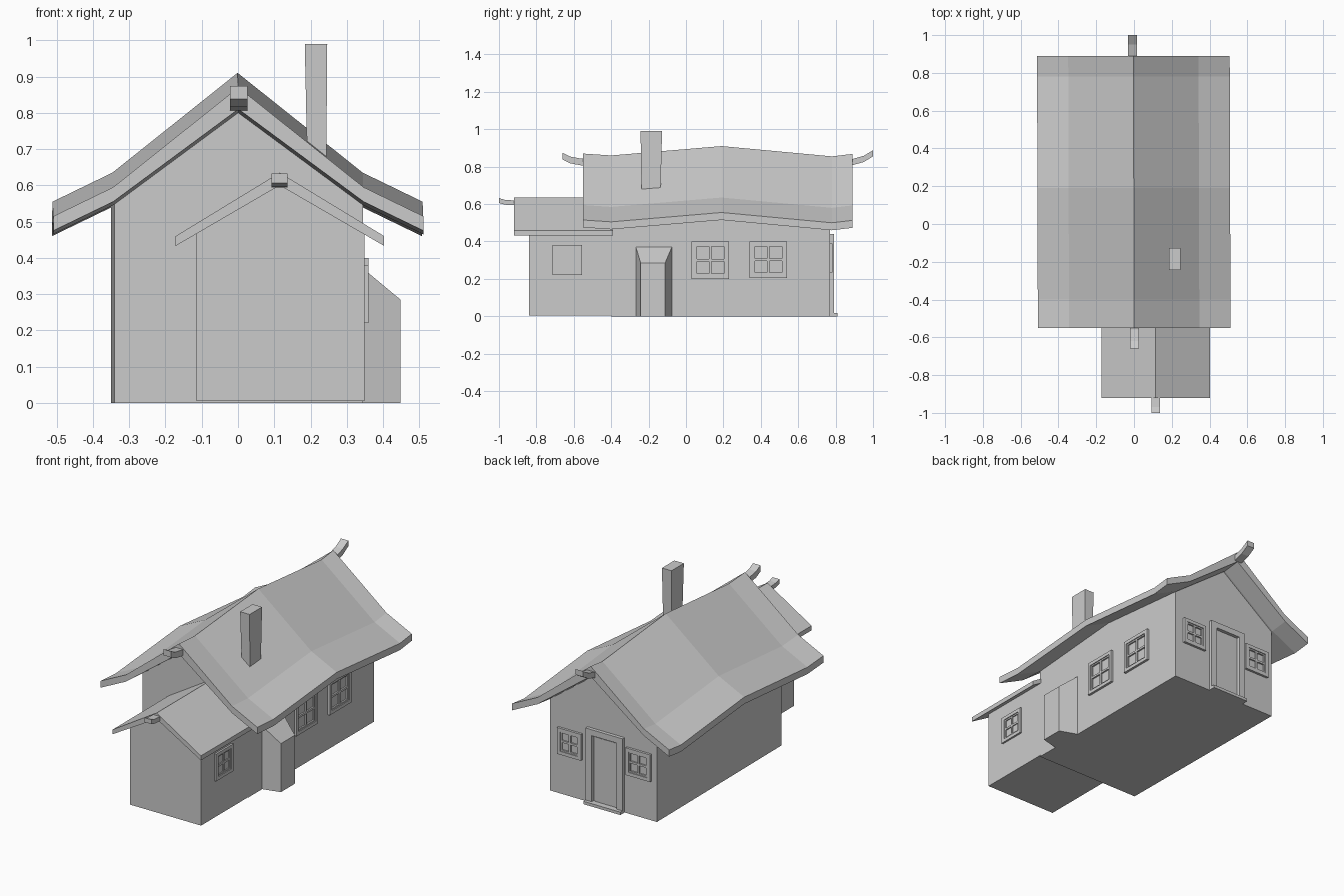
import bpy, bmesh

if "Cube" in bpy.data.objects:
    bpy.data.objects.remove(bpy.data.objects["Cube"], do_unlink=True)

GREY = (0.6, 0.6, 0.6, 1)
mat = bpy.data.materials.new("plain grey")
mat.use_nodes = True
mat.diffuse_color = GREY
mat.node_tree.nodes["Principled BSDF"].inputs["Base Color"].default_value = GREY


def finish(name, bm):
    bmesh.ops.recalc_face_normals(bm, faces=bm.faces)
    mesh = bpy.data.meshes.new(name)
    bm.to_mesh(mesh)
    bm.free()
    mesh.materials.append(mat)
    ob = bpy.data.objects.new(name, mesh)
    bpy.context.collection.objects.link(ob)
    return ob


def loft(name, sections):
    """Closed solid skinned through matching rings of points."""
    bm = bmesh.new()
    rings = [[bm.verts.new(p) for p in s] for s in sections]
    n = len(rings[0])
    for a, b in zip(rings, rings[1:]):
        for i in range(n):
            j = (i + 1) % n
            bm.faces.new((a[i], a[j], b[j], b[i]))
    bm.faces.new(rings[0])
    bm.faces.new(rings[-1][::-1])
    return finish(name, bm)


def add_box(bm, lo, hi):
    made = bmesh.ops.create_cube(bm, size=1)["verts"]
    for v in made:
        v.co = [(a + b) / 2 + c * (b - a) for a, b, c in zip(lo, hi, v.co)]


def rect(x0, x1, y0, y1, z):
    return [(x0, y0, z), (x1, y0, z), (x1, y1, z), (x0, y1, z)]


def gable(y, left, right, base, eave, apex_x, apex):
    pts = [(left, base), (right, base), (right, eave), (apex_x, apex), (left, eave)]
    return [(x, y, z) for x, z in pts]


# Walls of the house and the front annex
loft("main_walls", [gable(-0.40, -0.34, 0.345, 0, 0.55, 0, 0.82),
                    gable(0.19, -0.345, 0.345, 0, 0.60, 0, 0.87),
                    gable(0.77, -0.35, 0.345, 0, 0.55, 0, 0.82)])
loft("annex_walls", [gable(y, -0.115, 0.348, 0.005, 0.475, 0.115, 0.61)
                     for y in (-0.84, -0.39)])

# Sagging main roof: bent slopes, with the height changing along the ridge
upper = [(-0.51, 0.555), (-0.345, 0.635), (0, 0.91), (0.345, 0.635), (0.51, 0.555)]
lower = [(0.51, 0.515), (0.345, 0.595), (0, 0.85), (-0.345, 0.595), (-0.51, 0.515)]
sag = [(-0.55, -0.04), (-0.40, -0.05), (0.19, 0), (0.78, -0.055), (0.89, -0.042)]
loft("main_roof", [[(x - 0.003 * (y + 0.2), y, z + dz) for x, z in upper + lower]
                   for y, dz in sag])

# Straight annex roof
annex = [(-0.172, 0.46), (0.115, 0.635), (0.403, 0.46),
         (0.403, 0.433), (0.115, 0.60), (-0.172, 0.433)]
loft("annex_roof", [[(x, y, z) for x, z in annex] for y in (-0.92, -0.39)])


# Upturned ends of the ridge beams
def beam(name, x, half, path, thick):
    loft(name, [[(x - half, y, z), (x + half, y, z),
                 (x + half, y, z + thick), (x - half, y, z + thick)] for y, z in path])


beam("front_ridge_beam", 0.002, 0.024,
     [(-0.45, 0.805), (-0.56, 0.807), (-0.62, 0.818), (-0.66, 0.838)], 0.036)
beam("back_ridge_beam", -0.007, 0.024,
     [(0.78, 0.80), (0.89, 0.808), (0.95, 0.825), (1.0, 0.855)], 0.033)
beam("annex_ridge_beam", 0.115, 0.022,
     [(-0.84, 0.594), (-0.93, 0.594), (-0.97, 0.597), (-1.0, 0.606)], 0.026)

# Chimney, slightly wider at the top
loft("chimney", [rect(0.192, 0.243, -0.237, -0.137, 0.62),
                 rect(0.184, 0.246, -0.243, -0.128, 0.99)])

# Hearth bay at the foot of the chimney, narrowing outward under a sloped top
loft("hearth_bay", [[(x, y0, 0), (x, y1, 0), (x, y1, z), (x, y0, z)]
                    for x, y0, y1, z in ((0.33, -0.272, -0.07, 0.383),
                                         (0.448, -0.242, -0.112, 0.285))])


# Windows: outer frame, thinner sash and cross bars, standing off the wall
def window(name, side, a0, a1, z0, z1):
    bm = bmesh.new()
    wall = 0.345 if side == "left" else 0.77

    def bar(p0, p1, q0, q1, depth):
        if side == "left":
            add_box(bm, (wall - 0.01, p0, q0), (wall + depth, p1, q1))
        else:
            add_box(bm, (p0, wall - 0.01, q0), (p1, wall + depth, q1))

    def frame(inset, width, depth):
        p0, p1, q0, q1 = a0 + inset, a1 - inset, z0 + inset, z1 - inset
        bar(p0, p0 + width, q0, q1, depth)
        bar(p1 - width, p1, q0, q1, depth)
        bar(p0 + width, p1 - width, q0, q0 + width, depth)
        bar(p0 + width, p1 - width, q1 - width, q1, depth)

    frame(0, 0.02, 0.014)
    frame(0.02, 0.008, 0.009)
    am, zm = (a0 + a1) / 2, (z0 + z1) / 2
    bar(am - 0.006, am + 0.006, z0 + 0.02, z1 - 0.02, 0.009)
    bar(a0 + 0.02, a1 - 0.02, zm - 0.006, zm + 0.006, 0.009)
    finish(name, bm)


window("annex_window", "left", -0.715, -0.555, 0.22, 0.38)
window("side_window_front", "left", 0.03, 0.23, 0.20, 0.40)
window("side_window_back", "left", 0.34, 0.54, 0.205, 0.40)
window("back_window_left", "back", 0.135, 0.29, 0.235, 0.39)
window("back_window_right", "back", -0.315, -0.155, 0.23, 0.39)

# Back door with surround and step
bm = bmesh.new()
for x0, x1, z0, z1 in ((0.06, 0.10, 0, 0.44), (-0.14, -0.10, 0, 0.44),
                       (-0.10, 0.06, 0.405, 0.44)):
    add_box(bm, (x0, 0.76, z0), (x1, 0.79, z1))
finish("door_surround", bm)
bm = bmesh.new()
add_box(bm, (-0.09, 0.76, 0.015), (0.05, 0.775, 0.395))
finish("door", bm)
bm = bmesh.new()
add_box(bm, (-0.14, 0.76, 0), (0.10, 0.81, 0.017))
finish("door_step", bm)
